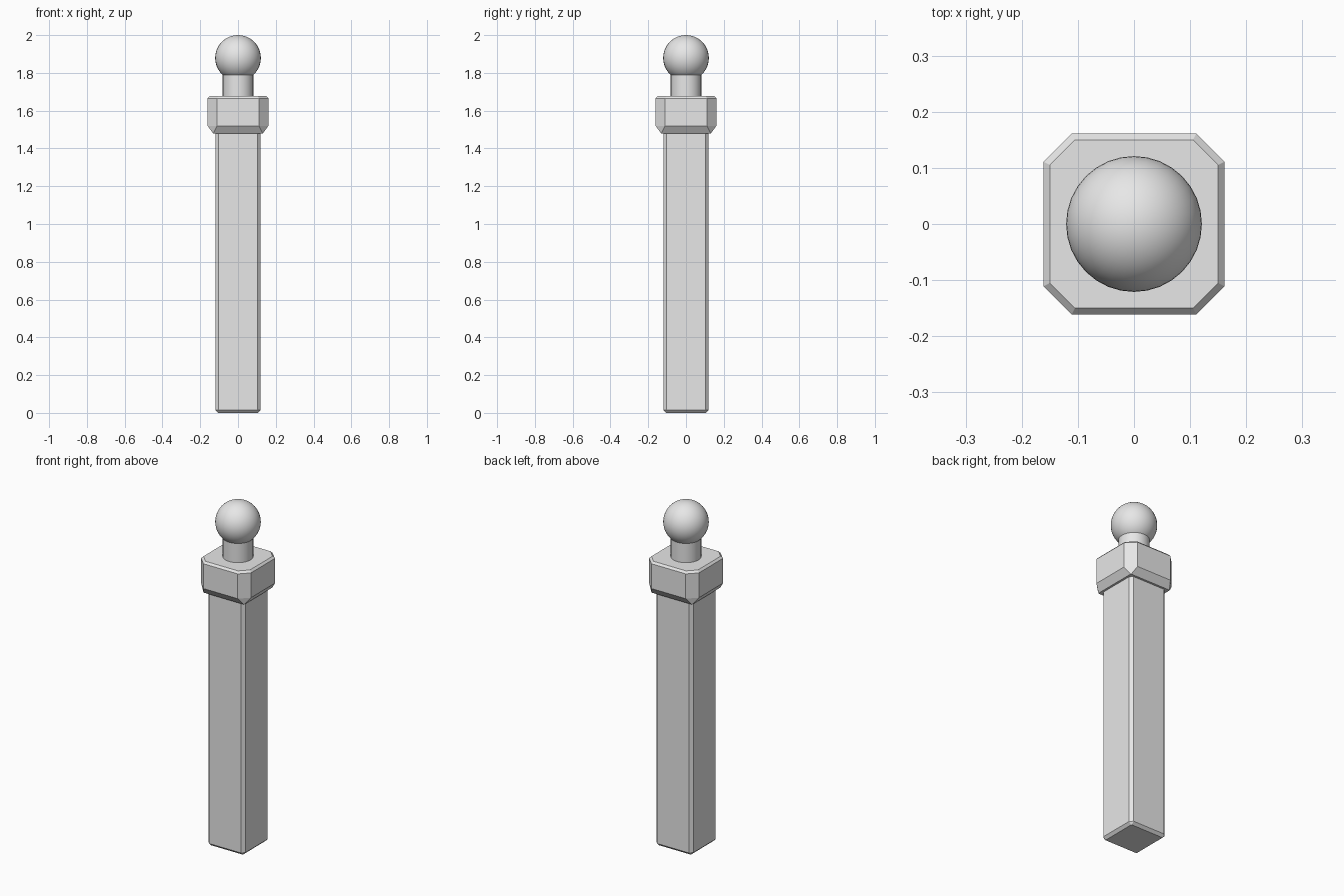
import bpy, bmesh, math

cube = bpy.data.objects.get("Cube")
if cube:
    bpy.data.objects.remove(cube, do_unlink=True)

grey = bpy.data.materials.new("light_grey")
grey.use_nodes = True
grey.diffuse_color = (0.8, 0.8, 0.8, 1)
grey.node_tree.nodes["Principled BSDF"].inputs["Base Color"].default_value = (0.8, 0.8, 0.8, 1)


def ring(half, cut, z):
    """Square outline with its four corners cut off."""
    corners = []
    for i in range(4):
        c, s = round(math.cos(i * math.pi / 2)), round(math.sin(i * math.pi / 2))
        for x, y in ((half, half - cut), (half - cut, half)):
            corners.append((c * x - s * y, s * x + c * y, z))
    return corners


def loft(name, sections):
    """Closed flat-faced solid through a stack of (half width, corner cut, height)."""
    bm = bmesh.new()
    rings = [[bm.verts.new(p) for p in ring(*s)] for s in sections]
    for low, high in zip(rings, rings[1:]):
        for i in range(len(low)):
            j = (i + 1) % len(low)
            bm.faces.new((low[i], low[j], high[j], high[i]))
    bm.faces.new(rings[0][::-1])
    bm.faces.new(rings[-1])
    bmesh.ops.recalc_face_normals(bm, faces=bm.faces)
    mesh = bpy.data.meshes.new(name)
    bm.to_mesh(mesh)
    bm.free()
    obj = bpy.data.objects.new(name, mesh)
    bpy.context.collection.objects.link(obj)
    mesh.materials.append(grey)


def finish_round(name):
    obj = bpy.context.object
    obj.name = name
    obj.data.materials.append(grey)
    bpy.ops.object.shade_smooth_by_angle()


# Square post with narrow bevels
loft("post_shaft", [(0.105, 0.003, 0), (0.12, 0.017, 0.015), (0.12, 0.017, 1.49)])

# Wide collar: tapered underside, cut corners, bevelled top
loft("collar", [(0.132, 0.002, 1.48), (0.161, 0.05, 1.52),
                (0.161, 0.05, 1.665), (0.15, 0.045, 1.677)])

# Round neck and ball finial
bpy.ops.mesh.primitive_cylinder_add(vertices=32, radius=0.081, depth=0.15, location=(0, 0, 1.745))
finish_round("neck")
bpy.ops.mesh.primitive_uv_sphere_add(segments=32, ring_count=24, radius=0.121, location=(0, 0, 1.879))
finish_round("ball_finial")
